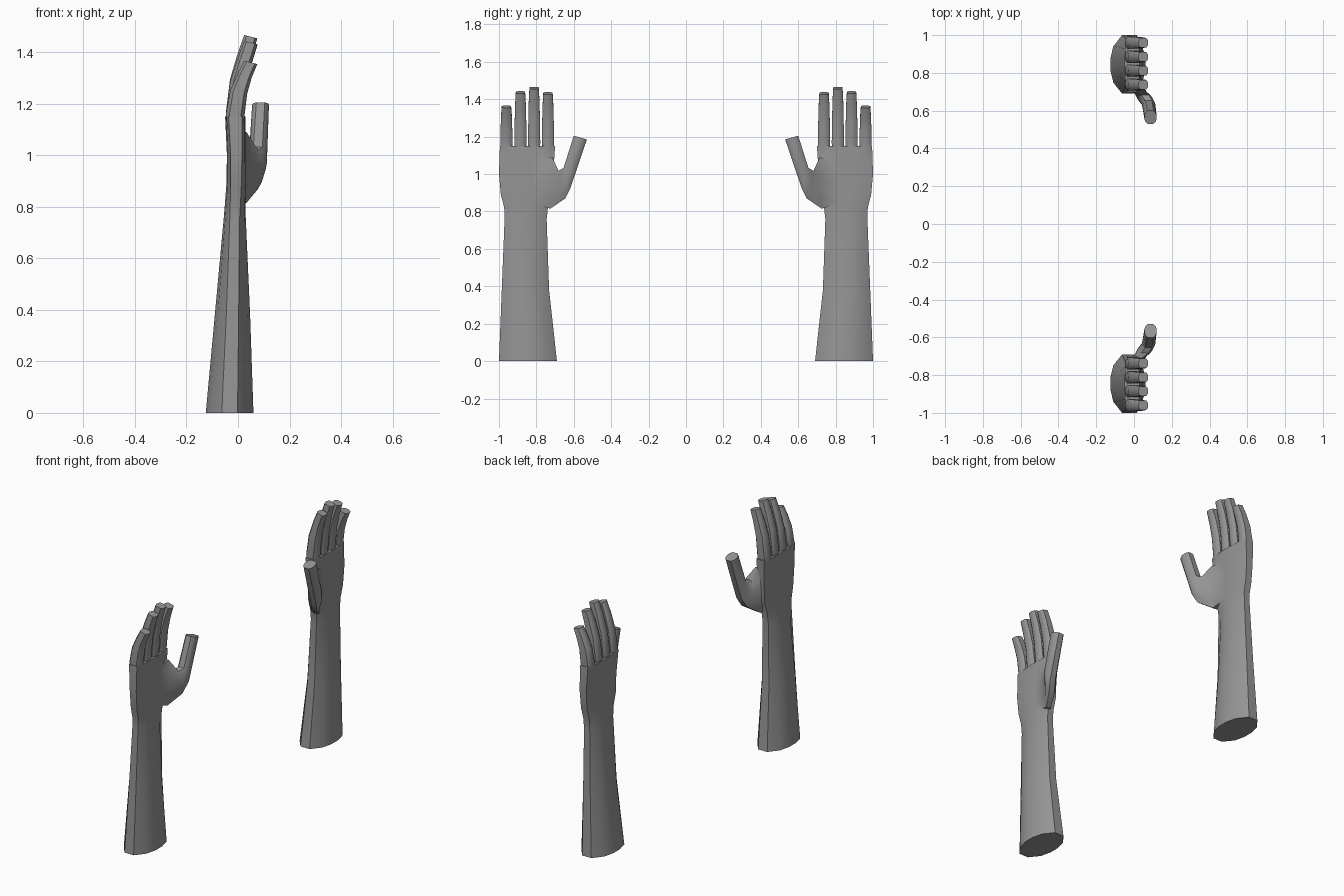
import bpy, bmesh
from mathutils import Vector

if "Cube" in bpy.data.objects:
    bpy.data.objects.remove(bpy.data.objects["Cube"])

skin = bpy.data.materials.new("grey")
skin.diffuse_color = (0.3, 0.3, 0.3, 1)
skin.use_nodes = True
skin.node_tree.nodes["Principled BSDF"].inputs["Base Color"].default_value = skin.diffuse_color


def section(a, b, x0, x1, corner, tilt=0.0):
    """Rounded section with blunt ends; a and b are its (y, z) ends."""
    quarter = [(corner, 1), (corner + (1 - corner) * .75, .62), (1, .2)]
    half = quarter + [(u, -v) for u, v in reversed(quarter)]
    outline = half + [(-u, -v) for u, v in half]
    a, b = Vector(a), Vector(b)
    mid, arm = (a + b) / 2, (b - a) / 2
    cx, hx = (x0 + x1) / 2, (x1 - x0) / 2
    points = []
    for u, v in outline:
        p = mid + arm * v
        points.append((cx + u * hx, p.x, p.y - tilt * u * hx))
    return points


def loft(name, sections):
    """Skin a closed solid through the sections."""
    bm = bmesh.new()
    rings = [[bm.verts.new(p) for p in s] for s in sections]
    for r, s in zip(rings, rings[1:]):
        for i in range(len(r)):
            j = (i + 1) % len(r)
            bm.faces.new((r[i], r[j], s[j], s[i]))
    bm.faces.new(rings[0])
    bm.faces.new(rings[-1])
    bmesh.ops.recalc_face_normals(bm, faces=bm.faces)
    mesh = bpy.data.meshes.new(name)
    bm.to_mesh(mesh)
    bm.free()
    mesh.materials.append(skin)
    obj = bpy.data.objects.new(name, mesh)
    bpy.context.collection.objects.link(obj)
    return obj


# Forearm and palm: z, outer y, inner y, back x, palm x, corner
arm = loft("hand_and_forearm", [
    section((y0, z), (y1, z), x0, x1, c) for z, y0, y1, x0, x1, c in (
        (0, -1, -.69, -.125, .06, .33),
        (.38, -.985, -.732, -.09, .047, .35),
        (.76, -.97, -.745, -.055, .03, .45),
        (.82, -.972, -.738, -.05, .03, .5),
        (.89, -.99, -.715, -.045, .03, .55),
        (1.0, -1, -.71, -.043, .03, .6),
        (1.15, -.995, -.70, -.05, .03, .66))])

# Thumb, widening into the ball of the palm
parts = [loft("thumb", [
    section((-.83, 1.06), (-.81, .84), -.02, .026, .5),
    section((-.715, 1.09), (-.725, .815), -.012, .048, .5),
    section((-.682, 1.018), (-.645, .87), .02, .098, .5),
    section((-.655, 1.032), (-.618, .925), .042, .112, .5),
    section((-.60, 1.205), (-.53, 1.185), .055, .12, .5)])]

# Fingers, curving gently toward the palm side
for name, y, tip in (("little_finger", -.96, 1.36), ("ring_finger", -.885, 1.437),
                     ("middle_finger", -.812, 1.46), ("index_finger", -.738, 1.432)):
    rings = [section((y - .028, 1.1), (y + .028, 1.1), -.04, .02, .6)]
    for t, w, x0, x1, tilt in ((0.05, .033, -.047, .026, 0), (.45, .031, -.031, .036, .15),
                               (.75, .029, -.003, .053, .25), (1, .025, .024, .075, .25)):
        z = 1.15 + t * (tip - 1.15)
        rings.append(section((y - w, z), (y + w, z), x0, x1, .62, tilt))
    parts.append(loft(name, rings))

# Join into one skin, then mirror for the second hand
bpy.context.view_layer.objects.active = arm
arm.select_set(True)
for part in parts:
    mod = arm.modifiers.new("join_" + part.name, 'BOOLEAN')
    mod.operation, mod.solver, mod.object = 'UNION', 'EXACT', part
    bpy.ops.object.modifier_apply(modifier=mod.name)
    bpy.data.objects.remove(part)
mirror = arm.modifiers.new("second_hand", 'MIRROR')
mirror.use_axis = (False, True, False)
mirror.use_mirror_merge = False
bpy.ops.object.modifier_apply(modifier=mirror.name)
bpy.ops.object.shade_smooth_by_angle(angle=0.7)
